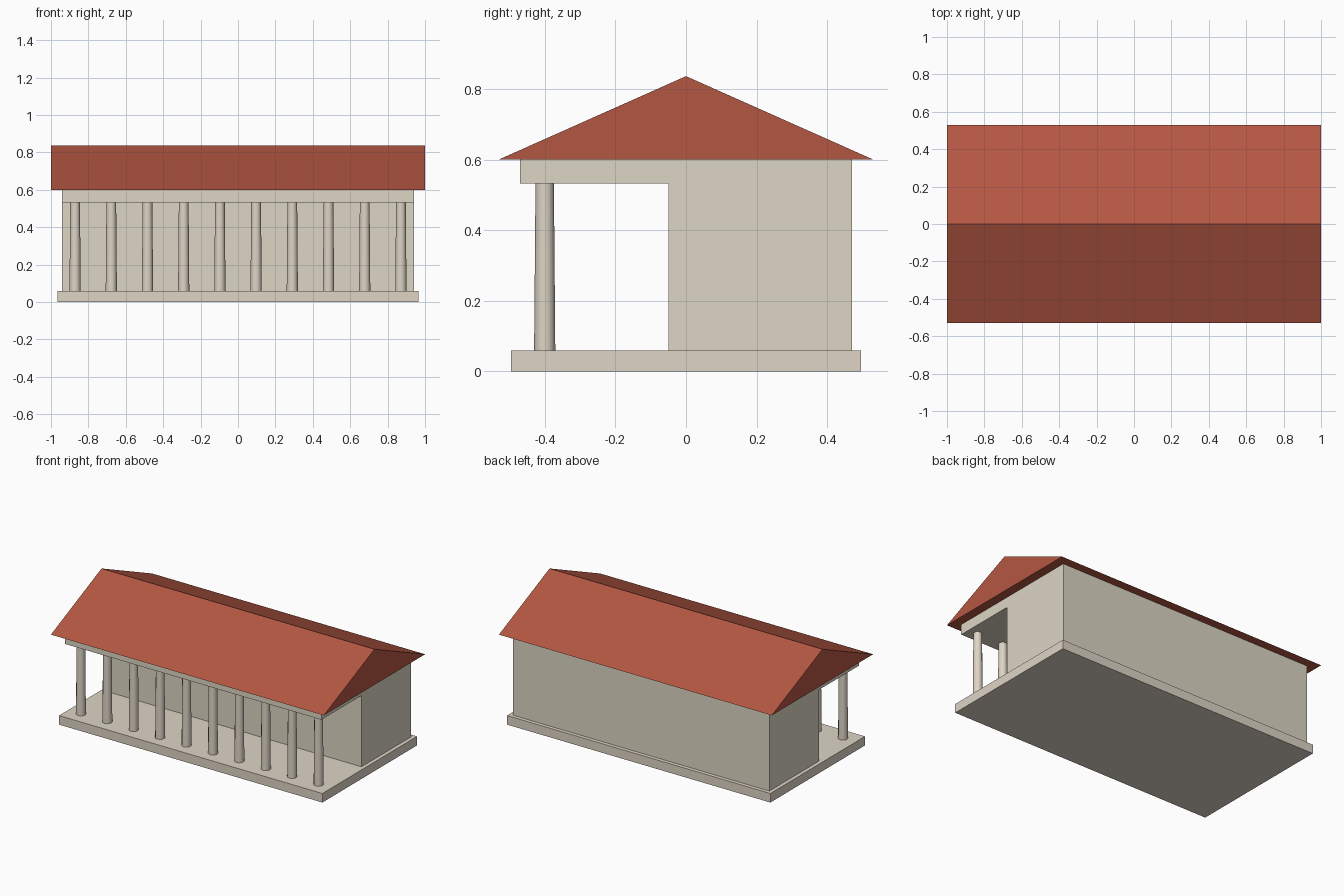
import bpy, bmesh, math

if "Cube" in bpy.data.objects:
    bpy.data.objects.remove(bpy.data.objects["Cube"])


def material(name, rgb):
    m = bpy.data.materials.new(name)
    m.diffuse_color = (*rgb, 1)
    m.use_nodes = True
    m.node_tree.nodes["Principled BSDF"].inputs["Base Color"].default_value = m.diffuse_color
    return m


STONE = material("pale_stone", (0.73, 0.66, 0.56))
PLASTER = material("wall_plaster", (0.72, 0.67, 0.55))
TILE = material("red_roof_tile", (0.456, 0.095, 0.055))


def extrude_x(name, profile, half, mat):
    """Extrude a (y, z) outline along x, symmetric about x = 0."""
    bm = bmesh.new()
    face = bm.faces.new([bm.verts.new((-half, y, z)) for y, z in profile])
    new = bmesh.ops.extrude_face_region(bm, geom=[face])["geom"]
    bmesh.ops.translate(bm, vec=(2 * half, 0, 0),
                        verts=[v for v in new if isinstance(v, bmesh.types.BMVert)])
    bmesh.ops.recalc_face_normals(bm, faces=bm.faces)
    mesh = bpy.data.meshes.new(name)
    bm.to_mesh(mesh)
    bm.free()
    mesh.materials.append(mat)
    obj = bpy.data.objects.new(name, mesh)
    bpy.context.collection.objects.link(obj)
    return obj


# Stepped platform under the building
extrude_x("platform", [(-0.495, 0), (0.495, 0), (0.495, 0.06), (-0.495, 0.06)], 0.965, STONE)

# Enclosed hall with the porch lintel slab in one L-shaped body
extrude_x("hall_and_lintel", [(-0.05, 0.06), (0.47, 0.06), (0.47, 0.6),
                              (-0.47, 0.6), (-0.47, 0.532), (-0.05, 0.532)], 0.94, PLASTER)

# Gabled roof
extrude_x("roof", [(-0.53, 0.6), (0.53, 0.6), (0, 0.836)], 1.0, TILE)

# Row of tapered porch columns
COUNT = 10
for i in range(COUNT):
    x = -0.871 + 1.742 * i / (COUNT - 1)
    bpy.ops.mesh.primitive_cone_add(vertices=12, radius1=0.03, radius2=0.026,
                                    depth=0.472, location=(x, -0.4, 0.296))
    col = bpy.context.object
    col.name = f"column_{i + 1}"
    col.data.materials.append(STONE)
    bpy.ops.object.shade_smooth_by_angle(angle=math.radians(40))
